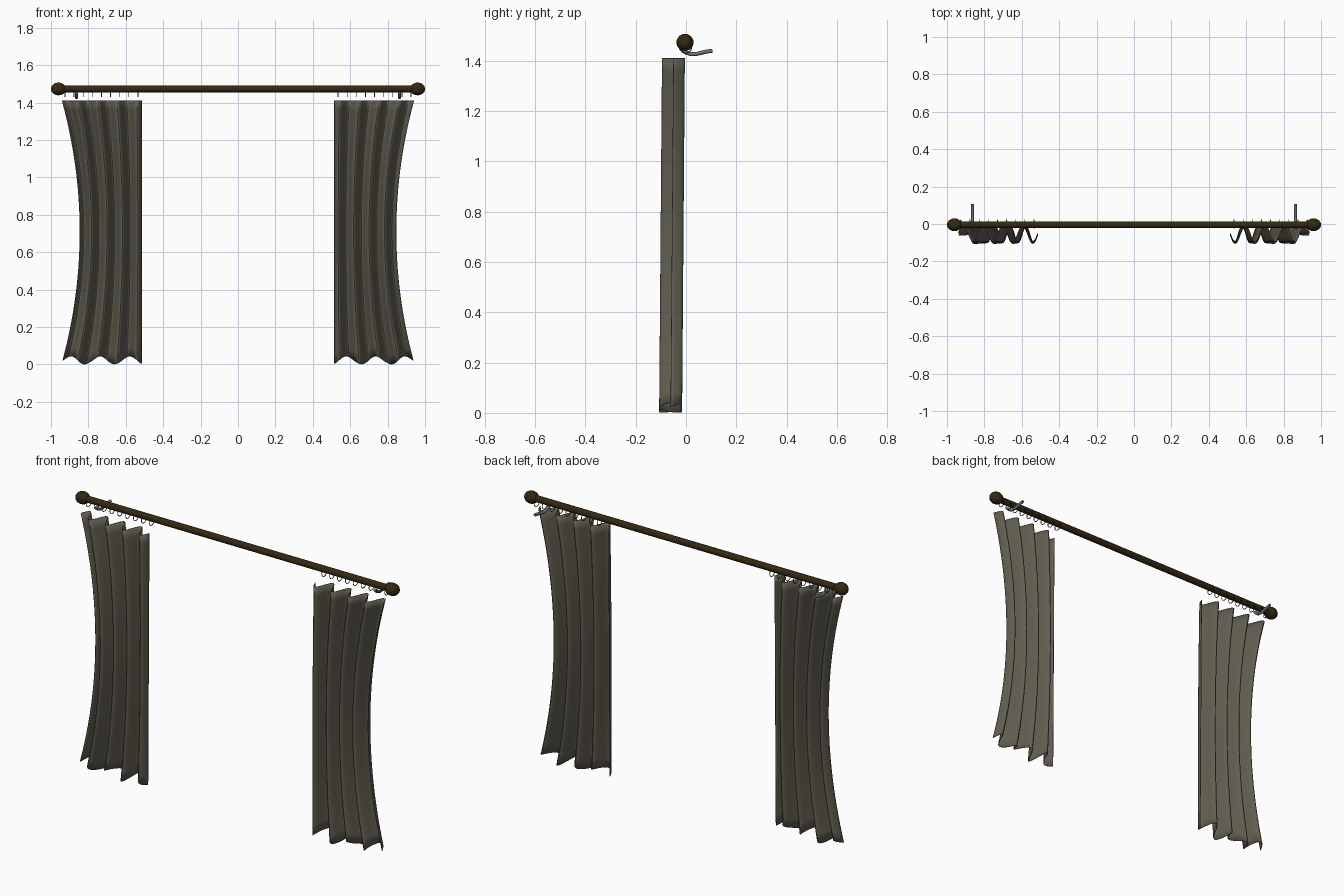
import bpy, bmesh, math
from mathutils import Matrix, Vector

if "Cube" in bpy.data.objects:
    bpy.data.objects.remove(bpy.data.objects["Cube"])


def material(name, rgb):
    m = bpy.data.materials.new(name)
    m.diffuse_color = (*rgb, 1)
    m.use_nodes = True
    m.node_tree.nodes["Principled BSDF"].inputs["Base Color"].default_value = m.diffuse_color
    return m


FABRIC = material("taupe fabric", (0.120, 0.110, 0.080))
WOOD = material("dark brown wood", (0.036, 0.021, 0.006))
STEEL = material("grey steel", (0.16, 0.17, 0.19))
RING = material("dark ring metal", (0.05, 0.06, 0.05))

ROD_Y, ROD_Z = -0.004, 1.473
TOP_Z = 1.41
INNER = 0.515


def finish(bm, name, mat):
    bmesh.ops.recalc_face_normals(bm, faces=bm.faces)
    me = bpy.data.meshes.new(name)
    bm.to_mesh(me)
    bm.free()
    me.materials.append(mat)
    me.shade_smooth()
    ob = bpy.data.objects.new(name, me)
    bpy.context.collection.objects.link(ob)
    return ob


def tube(bm, path, r, sides, closed=False):
    """Sweep a circle along a path lying in a plane of constant x."""
    rows, n = [], len(path)
    for i, p in enumerate(path):
        a = path[(i - 1) % n] if closed or i else p
        b = path[(i + 1) % n] if closed or i < n - 1 else p
        t = (b - a).normalized()
        side = Vector((1, 0, 0))
        up = t.cross(side)
        rows.append([bm.verts.new(p + r * (math.cos(k * math.tau / sides) * side
                                           + math.sin(k * math.tau / sides) * up))
                     for k in range(sides)])
    for i in range(n if closed else n - 1):
        q, s = rows[i], rows[(i + 1) % n]
        for k in range(sides):
            j = (k + 1) % sides
            bm.faces.new((q[k], q[j], s[j], s[k]))
    if not closed:
        bm.faces.new(rows[0])
        bm.faces.new(rows[-1])


def curtain(sign, name):
    """Pleated sheet, drawn in towards the middle along its outer edge."""
    bm = bmesh.new()
    nu, nv = 80, 28
    grid = []
    for j in range(nv + 1):
        v = j / nv
        row = []
        for i in range(nu + 1):
            u = i / nu
            hem_x = INNER + 0.425 * u
            hem = 0.022 + 0.021 * math.cos(math.tau * (hem_x - 0.58) / 0.16)
            z = hem + (TOP_Z - hem) * v
            width = 0.33 + 0.095 * ((z - 0.71) / 0.7) ** 2
            y = -0.061 + 0.011 * v - 0.044 * math.sin(math.tau * 4 * u)
            row.append(bm.verts.new((sign * (INNER + width * u), y, z)))
        grid.append(row)
    for j in range(nv):
        for i in range(nu):
            bm.faces.new((grid[j][i], grid[j][i + 1], grid[j + 1][i + 1], grid[j + 1][i]))
    ob = finish(bm, name, FABRIC)
    mod = ob.modifiers.new("cloth thickness", 'SOLIDIFY')
    mod.thickness = 0.003
    mod.offset = 0


# Rod
bm = bmesh.new()
bmesh.ops.create_cone(bm, cap_ends=True, segments=24, radius1=0.018, radius2=0.018, depth=1.88,
                      matrix=Matrix.Translation((0, ROD_Y, ROD_Z)) @ Matrix.Rotation(math.pi / 2, 4, 'Y'))
finish(bm, "rod", WOOD)

for sign, side in ((-1, "left"), (1, "right")):
    # Finial
    bm = bmesh.new()
    bmesh.ops.create_uvsphere(bm, u_segments=24, v_segments=14, radius=1)
    bmesh.ops.transform(bm, verts=bm.verts, matrix=Matrix.Translation((sign * 0.96, ROD_Y, ROD_Z))
                        @ Matrix.Diagonal((0.040, 0.034, 0.034, 1)) @ Matrix.Rotation(math.pi / 2, 4, 'Y'))
    finish(bm, side + "_finial", WOOD)

    # Curtain
    curtain(sign, side + "_curtain")

    # Rings hanging off the rod
    bm = bmesh.new()
    for i in range(9):
        x = sign * (0.535 + 0.0488 * i)
        loop = [Vector((x, 0.022 * math.cos(k * math.tau / 24), 1.453 + 0.022 * math.sin(k * math.tau / 24)))
                for k in range(24)]
        tube(bm, loop, 0.002, 8, True)
    finish(bm, side + "_rings", RING)

    # Wall bracket: curved arm cradling the rod from below
    bm = bmesh.new()
    pts = [(-0.022, 1.452), (-0.012, 1.440), (0.004, 1.431), (0.022, 1.426), (0.042, 1.427),
           (0.062, 1.432), (0.084, 1.437), (0.105, 1.440)]
    tube(bm, [Vector((sign * 0.864, y, z)) for y, z in pts], 0.008, 12)
    finish(bm, side + "_bracket", STEEL)

# Keep cap edges crisp
bpy.ops.object.select_all(action='SELECT')
bpy.context.view_layer.objects.active = bpy.data.objects["rod"]
bpy.ops.object.shade_smooth_by_angle(angle=math.radians(40))
